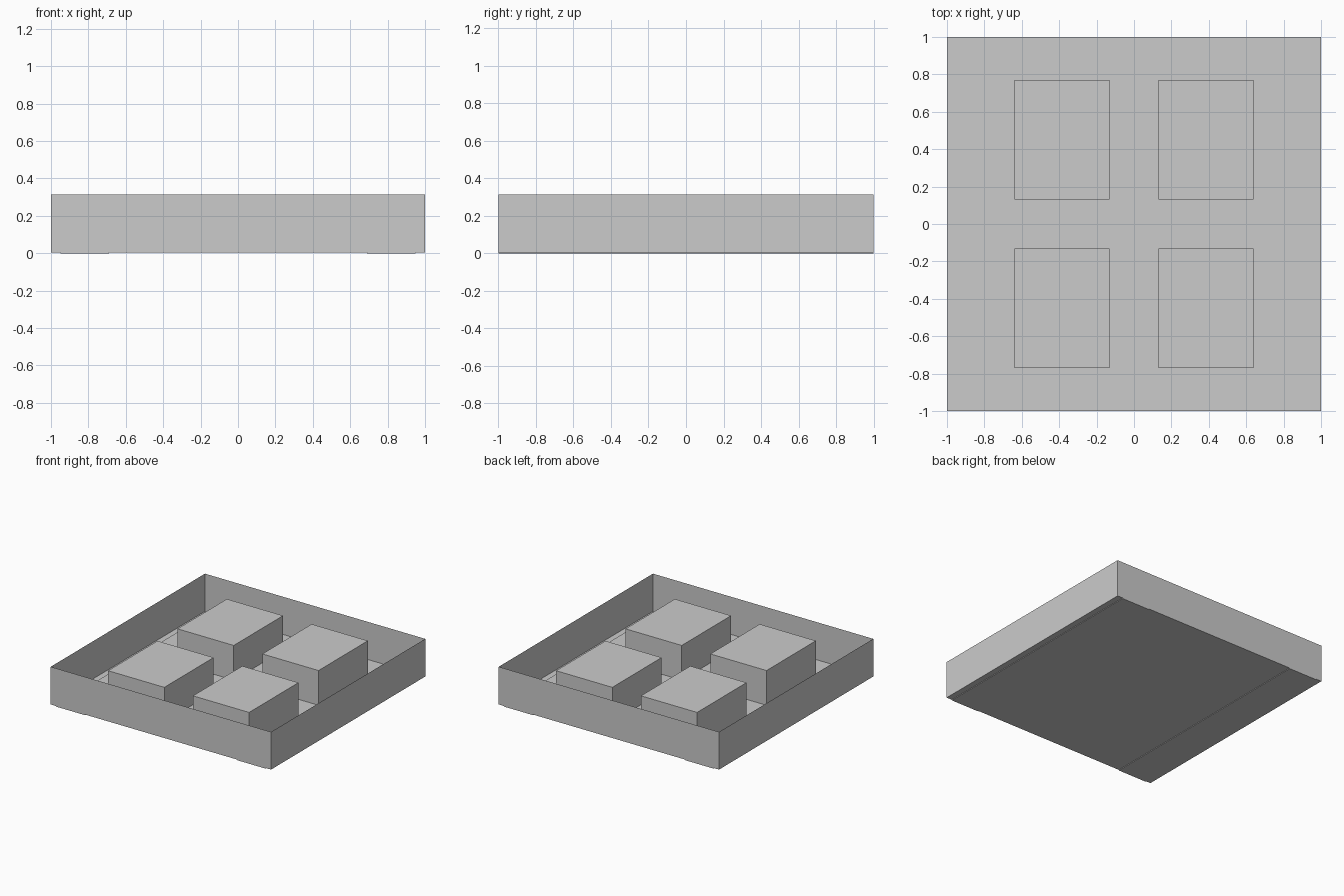
import bpy, bmesh

if "Cube" in bpy.data.objects:
    bpy.data.objects.remove(bpy.data.objects["Cube"])

FLOOR, TOP = 0.005, 0.314


def box(name, x0, x1, y0, y1, z0, z1, open_top=False):
    """Axis-aligned box, optionally without its top face."""
    bm = bmesh.new()
    bmesh.ops.create_cube(bm, size=1)
    for v in bm.verts:
        v.co.x = x1 if v.co.x > 0 else x0
        v.co.y = y1 if v.co.y > 0 else y0
        v.co.z = z1 if v.co.z > 0 else z0
    if open_top:
        top = [f for f in bm.faces if f.normal.z > 0.5]
        bmesh.ops.delete(bm, geom=top, context='FACES')
    mesh = bpy.data.meshes.new(name)
    bm.to_mesh(mesh)
    bm.free()
    obj = bpy.data.objects.new(name, mesh)
    bpy.context.collection.objects.link(obj)
    return obj


# Open tray: thin sheet walls and floor
box("tray", -1, 1, -1, 1, FLOOR, TOP, open_top=True)

for sx, side in ((-1, "left"), (1, "right")):
    # Thin runner strip set through the floor along each side
    xa, xb = sorted((sx * 0.69, sx * 0.95))
    box(f"{side}_runner", xa, xb, -1, 1, 0.0, 0.01)

    # Two inner blocks per side
    for sy, end in ((-1, "front"), (1, "back")):
        xa, xb = sorted((sx * 0.13, sx * 0.64))
        ya, yb = sorted((sy * 0.13, sy * 0.77))
        box(f"{end}_{side}_block", xa, xb, ya, yb, FLOOR, 0.29)
